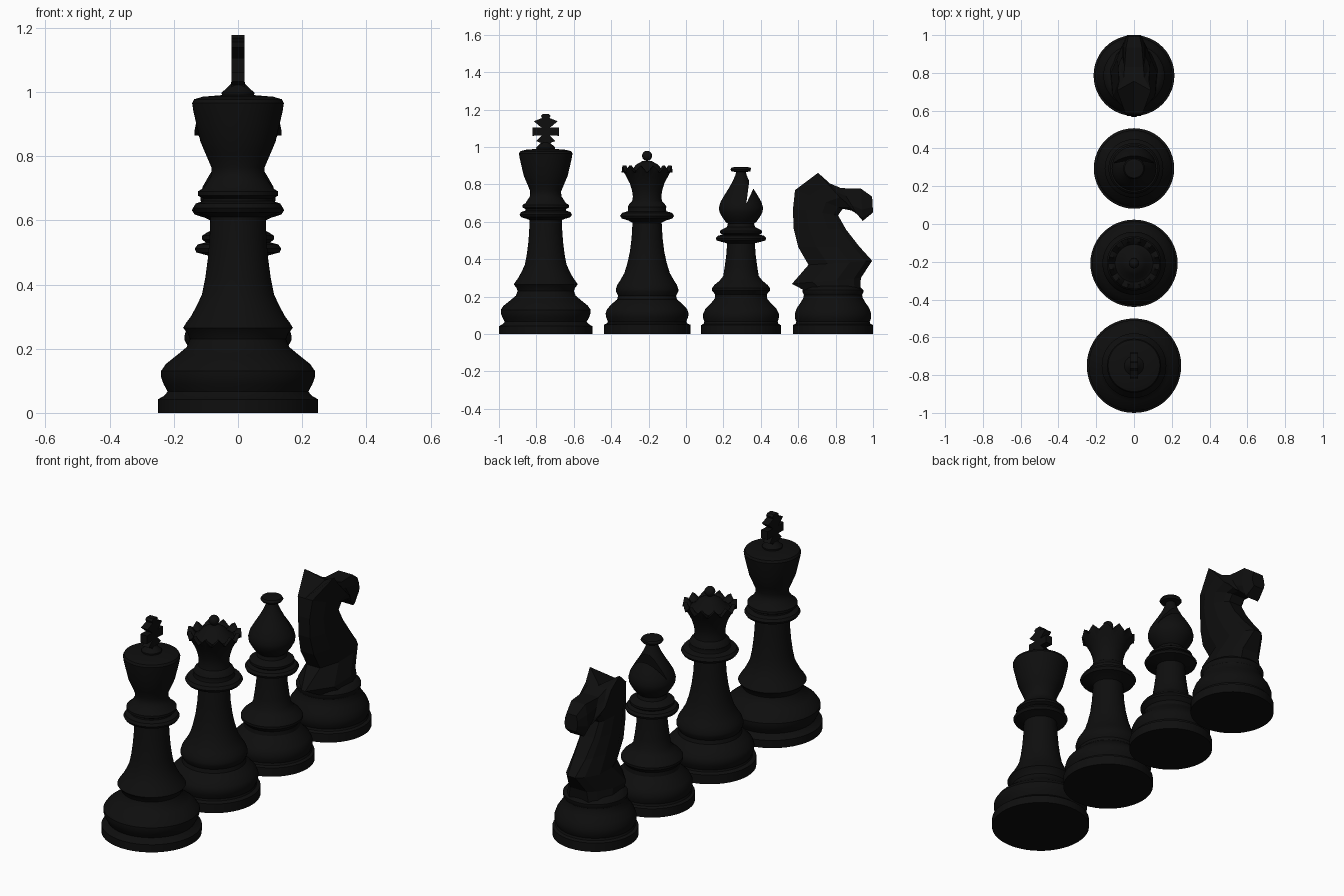
import bpy, bmesh, math

black = bpy.data.materials.new("matte black")
black.diffuse_color = (0.0045, 0.0045, 0.0045, 1)
SEG = 48


def finish(bm, name, y, smooth=True):
    bmesh.ops.recalc_face_normals(bm, faces=bm.faces)
    me = bpy.data.meshes.new(name)
    bm.to_mesh(me)
    bm.free()
    me.materials.append(black)
    ob = bpy.data.objects.new(name, me)
    bpy.context.collection.objects.link(ob)
    ob.location.y = y
    if smooth:
        shade(ob)
    return ob


def shade(ob):
    bpy.ops.object.select_all(action='DESELECT')
    ob.select_set(True)
    bpy.context.view_layer.objects.active = ob
    bpy.ops.object.shade_smooth_by_angle(angle=math.radians(32))


def skin(bm, rings):
    """Bridge consecutive vertex rings and cap both ends."""
    for a, b in zip(rings, rings[1:]):
        n = len(a)
        for i in range(n):
            j = (i + 1) % n
            bm.faces.new((a[i], a[j], b[j], b[i]))
    bm.faces.new(rings[0])
    bm.faces.new(rings[-1])


def lathe(name, y, profile, wavy=()):
    """Turn (radius, z) points; rings listed in wavy get a zigzag of 12 teeth."""
    bm = bmesh.new()
    rings = []
    for k, (r, z) in enumerate(profile):
        ring = []
        for i in range(SEG):
            a = 2 * math.pi * i / SEG
            dz = -0.018 * abs((i % 4) - 2) if k in wavy else 0
            ring.append(bm.verts.new((r * math.cos(a), r * math.sin(a), z + dz)))
        rings.append(ring)
    skin(bm, rings)
    return finish(bm, name, y)


def prism(name, y, pts, half, smooth=False):
    """Extrude a (y, z) outline from x = -half to x = half."""
    bm = bmesh.new()
    rings = [[bm.verts.new((x, p, z)) for p, z in pts] for x in (-half, half)]
    skin(bm, rings)
    return finish(bm, name, y, smooth)


KING, QUEEN, BISHOP, KNIGHT = -0.75, -0.208, 0.294, 0.786

# King: turned body, finial and flared cross
lathe("king_body", KING, [
    (.25, 0), (.25, .042), (.232, .052), (.219, .066), (.232, .09), (.24, .112), (.24, .13),
    (.225, .152), (.19, .18), (.16, .205), (.15, .23), (.157, .248), (.171, .265), (.162, .28),
    (.147, .3), (.128, .335), (.112, .37), (.102, .42), (.094, .48), (.089, .54), (.086, .61),
    (.105, .617), (.132, .625), (.14, .638), (.132, .652), (.108, .66), (.108, .668), (.125, .677),
    (.125, .69), (.108, .7), (.092, .725), (.085, .735), (.083, .75), (.083, .765), (.1, .805),
    (.117, .845), (.13, .9), (.139, .94), (.143, .965), (.137, .977), (.11, .985), (.05, .99)])
lathe("king_finial", KING, [(.05, .985), (.051, .998), (.035, 1.012), (.022, 1.025), (.018, 1.05)])
half_cross = [(.022, 1.0), (.025, 1.022), (.052, 1.032), (.022, 1.062), (.07, 1.06), (.07, 1.105),
              (.022, 1.103), (.064, 1.138), (.02, 1.155), (.026, 1.168), (.016, 1.177)]
prism("king_cross", KING, half_cross + [(-p, z) for p, z in reversed(half_cross)], .02)

# Queen: turned body with toothed crown, domed cap and ball
lathe("queen_body", QUEEN, [
    (.231, 0), (.231, .05), (.213, .058), (.21, .068), (.219, .09), (.222, .11), (.215, .132),
    (.19, .16), (.16, .185), (.155, .205), (.167, .228), (.167, .24), (.16, .262), (.145, .285),
    (.122, .325), (.105, .38), (.092, .44), (.083, .51), (.078, .595), (.1, .607), (.135, .618),
    (.144, .632), (.134, .648), (.104, .656), (.101, .667), (.103, .68), (.095, .695), (.08, .71),
    (.076, .735), (.08, .765), (.092, .805), (.11, .84), (.124, .865), (.136, .9), (.115, .9),
    (.1, .865), (.085, .872), (.06, .905), (.025, .925)], wavy=(33, 34))
ball = [(max(.001, .027 * math.sin(t * math.pi / 12)), .953 - .027 * math.cos(t * math.pi / 12))
        for t in range(13)]
lathe("queen_ball", QUEEN, ball)

# Bishop: turned body with a slanted slit cut in the mitre
bishop = lathe("bishop_body", BISHOP, [
    (.213, 0), (.213, .048), (.2, .055), (.196, .066), (.202, .085), (.202, .11), (.19, .135),
    (.16, .165), (.14, .19), (.138, .212), (.155, .233), (.155, .245), (.143, .262), (.115, .285),
    (.095, .31), (.087, .36), (.079, .42), (.074, .485), (.1, .492), (.13, .5), (.135, .512),
    (.125, .525), (.1, .531), (.112, .54), (.112, .552), (.095, .563), (.075, .572), (.07, .59),
    (.082, .6), (.1, .625), (.115, .652), (.118, .675), (.11, .705), (.09, .74), (.068, .775),
    (.045, .815), (.03, .85), (.026, .866), (.05, .87), (.057, .88), (.05, .891), (.02, .894)])
cutter = prism("slit_cutter", BISHOP, [(.028, .695), (.105, .86), (.055, .9)], .3)
mod = bishop.modifiers.new("slit", 'BOOLEAN')
mod.operation, mod.solver, mod.object = 'DIFFERENCE', 'EXACT', cutter
bpy.context.view_layer.objects.active = bishop
bpy.ops.object.modifier_apply(modifier="slit")
bpy.data.objects.remove(cutter)
shade(bishop)

# Knight: turned base
lathe("knight_base", KNIGHT, [
    (.214, 0), (.214, .048), (.2, .055), (.196, .066), (.204, .085), (.204, .11), (.193, .14),
    (.172, .17), (.158, .195), (.156, .21), (.162, .222), (.162, .235), (.148, .25), (.13, .258)])

# Knight horse: faceted sections from back edge to front edge
# (back y, z, front y, z, back half width, side half width, front half width, dip at back centre)
sections = [
    (.64, .23, .93, .23, .06, .13, .06, 0),
    (.566, .268, .935, .3, .012, .12, .05, 0),
    (.655, .37, .995, .392, .04, .09, .022, 0),
    (.6, .465, .925, .47, .04, .08, .035, 0),
    (.575, .565, .855, .56, .035, .075, .04, 0),
    (.572, .67, .813, .635, .035, .075, .04, 0),
    (.583, .77, .838, .67, .045, .08, .04, 0),
    (.706, .862, .885, .66, .09, .085, .045, .28),
    (.77, .805, .9, .652, .055, .078, .045, 0),
    (.83, .78, .915, .64, .05, .06, .045, 0),
    (.935, .778, .945, .605, .042, .06, .04, 0),
    (.995, .735, 1.0, .65, .03, .04, .03, 0)]
bm = bmesh.new()
rings = []
for by, bz, fy, fz, wb, ws, wf, dip in sections:
    side = [(0, wb), (.3, ws * .92), (.65, ws), (.9, (ws + wf) / 2), (1, wf)]
    loop = [(dip, 0)] + side + [(1, 0)] + [(t, -x) for t, x in reversed(side)]
    rings.append([bm.verts.new((x, by + (fy - by) * t - KNIGHT, bz + (fz - bz) * t)) for t, x in loop])
skin(bm, rings)
finish(bm, "knight_horse", KNIGHT, smooth=False)
